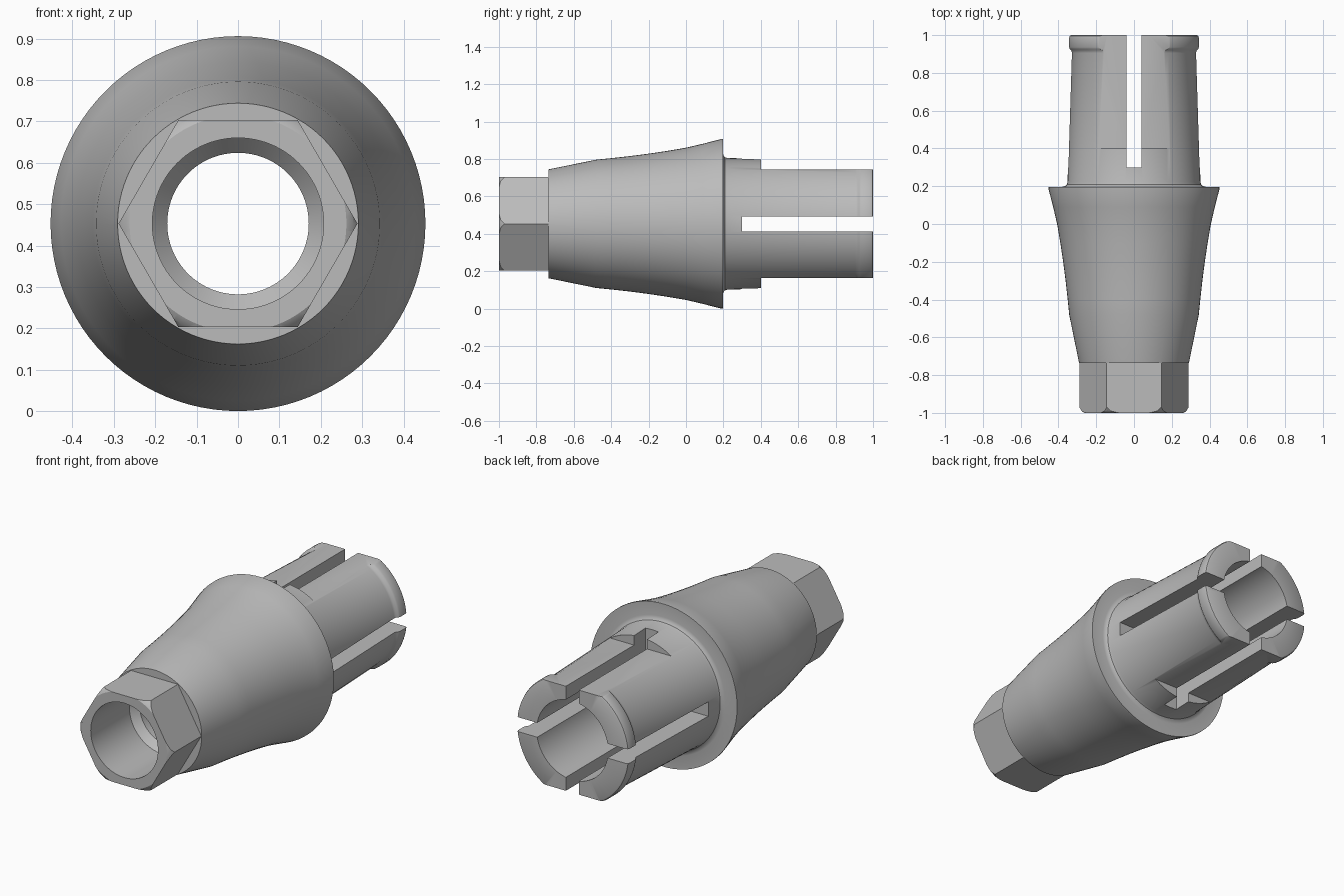
import bpy
import bmesh
import math
from mathutils import Matrix, Vector

cube = bpy.data.objects.get("Cube")
if cube:
    bpy.data.objects.remove(cube, do_unlink=True)

AXIS_Z = 0.453    # height of the long axis
SEGMENTS = 96
HEX_END = -0.735  # where the hexagon meets the tapered collar

# Closed (radius, y) section, outside from front to back, then the bore
PROFILE = [
    (0.207, -1), (0.262, -1), (0.278, -0.99), (0.29, -0.968), (0.291, HEX_END),
    # tapered collar with flared rim
    (0.343, -0.48), (0.351, -0.4), (0.362, -0.3), (0.375, -0.2), (0.39, -0.1),
    (0.407, 0), (0.428, 0.09), (0.453, 0.187), (0.453, 0.197),
    # filleted foot of the barrel
    (0.38, 0.197), (0.366, 0.2), (0.356, 0.208), (0.352, 0.222),
    # barrel and snap lip
    (0.331, 0.905), (0.334, 0.918), (0.342, 0.926), (0.346, 0.936),
    (0.346, 0.985), (0.342, 0.996), (0.335, 1),
    # bore with a conical seat
    (0.22, 1), (0.22, 0.15), (0.171, 0.1), (0.171, -0.62), (0.207, -0.66),
]


def link(name, bm):
    bmesh.ops.recalc_face_normals(bm, faces=bm.faces)
    mesh = bpy.data.meshes.new(name)
    bm.to_mesh(mesh)
    bm.free()
    obj = bpy.data.objects.new(name, mesh)
    bpy.context.collection.objects.link(obj)
    return obj


def lathe(name, profile):
    bm = bmesh.new()
    verts = [bm.verts.new((r, y, 0)) for r, y in profile]
    edges = [bm.edges.new((v, verts[i - 1])) for i, v in enumerate(verts)]
    bmesh.ops.spin(bm, geom=verts + edges, cent=(0, 0, 0), axis=(0, 1, 0),
                   angle=math.tau, steps=SEGMENTS, use_merge=True)
    bmesh.ops.remove_doubles(bm, verts=bm.verts, dist=1e-5)
    return link(name, bm)


def cut_box(target, low, high, angle=0):
    """Subtract a box, turned about the long axis, from the target."""
    low, high = Vector(low), Vector(high)
    bm = bmesh.new()
    bmesh.ops.create_cube(bm, size=1)
    bm.transform(Matrix.Rotation(angle, 4, 'Y')
                 @ Matrix.Translation((low + high) / 2)
                 @ Matrix.Diagonal((high - low).to_4d()))
    cutter = link("cutter", bm)
    cutter.hide_render = True
    mod = target.modifiers.new("cut", 'BOOLEAN')
    mod.operation = 'DIFFERENCE'
    mod.solver = 'EXACT'
    mod.object = cutter
    return cutter


connector = lathe("connector_body", PROFILE)
cutters = []

# Hexagon flats at the front
for i in range(6):
    cutters.append(cut_box(connector, (-0.2, -1.1, 0.25), (0.2, HEX_END, 0.5),
                           i * math.tau / 6))

# Flats on the top and bottom of the barrel
for i in range(2):
    cutters.append(cut_box(connector, (-0.4, 0.4, 0.291), (0.4, 1.1, 0.6), i * math.pi))

# Crossed slots that split the barrel into four fingers
for i in range(2):
    cutters.append(cut_box(connector, (-0.6, 0.3, -0.04), (0.6, 1.1, 0.04),
                           i * math.pi / 2))

# Bake the cuts and drop the cutters
depsgraph = bpy.context.evaluated_depsgraph_get()
baked = bpy.data.meshes.new_from_object(connector.evaluated_get(depsgraph))
connector.modifiers.clear()
connector.data = baked
baked.name = "connector_body"
for cutter in cutters:
    bpy.data.objects.remove(cutter, do_unlink=True)
connector.location.z = AXIS_Z

# Single grey metal
GREY = (0.5, 0.5, 0.5, 1)
metal = bpy.data.materials.new("grey_metal")
metal.use_nodes = True
metal.diffuse_color = GREY
for node in metal.node_tree.nodes:
    if node.type == 'BSDF_PRINCIPLED':
        node.inputs["Base Color"].default_value = GREY
baked.materials.clear()
baked.materials.append(metal)

bpy.ops.object.select_all(action='DESELECT')
connector.select_set(True)
bpy.context.view_layer.objects.active = connector
bpy.ops.object.shade_smooth_by_angle(angle=math.radians(32))
